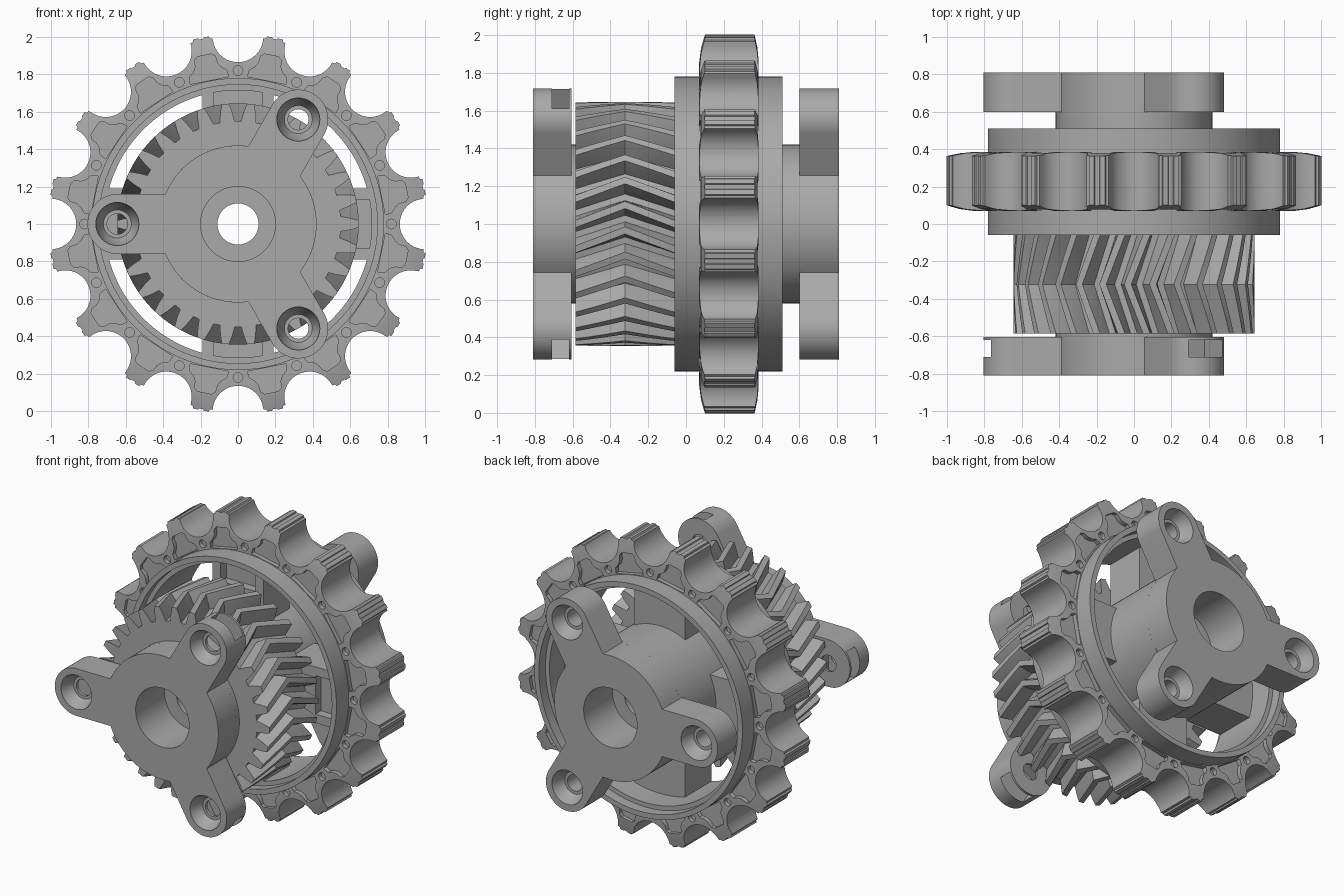
import bpy, bmesh
from math import sin, cos, radians, asin, degrees

cube = bpy.data.objects.get("Cube")
if cube:
    bpy.data.objects.remove(cube, do_unlink=True)

metal = bpy.data.materials.new("plain_grey")
metal.use_nodes = True
GREY = (0.4, 0.4, 0.4, 1)
metal.diffuse_color = GREY
metal.node_tree.nodes["Principled BSDF"].inputs["Base Color"].default_value = GREY


def polar(deg, r):
    return (r * cos(radians(deg)), r * sin(radians(deg)))


def turn(pts, deg):
    c, s = cos(radians(deg)), sin(radians(deg))
    return [(x * c - z * s, x * s + z * c) for x, z in pts]


def circle(r, centre=(0, 0), n=72):
    return [(centre[0] + x, centre[1] + z) for x, z in (polar(360 * i / n, r) for i in range(n))]


def block(r0, r1, half):
    return [(r0, -half), (r1, -half), (r1, half), (r0, half)]


def add_loft(bm, sections, closed=False):
    """Skin (outline, y) sections along the axle; closed joins last to first."""
    rings = [[bm.verts.new((x, y, z + 1)) for x, z in pts] for pts, y in sections]
    pairs = list(zip(rings, rings[1:]))
    if closed:
        pairs.append((rings[-1], rings[0]))
    for a, b in pairs:
        for i in range(len(a)):
            j = (i + 1) % len(a)
            bm.faces.new((a[i], a[j], b[j], b[i]))
    if not closed:
        bm.faces.new(rings[0])
        bm.faces.new(rings[-1])


def make(name, *lofts, closed=False):
    bm = bmesh.new()
    for sections in lofts:
        add_loft(bm, sections, closed)
    bmesh.ops.recalc_face_normals(bm, faces=bm.faces)
    mesh = bpy.data.meshes.new(name)
    bm.to_mesh(mesh)
    bm.free()
    mesh.materials.append(metal)
    ob = bpy.data.objects.new(name, mesh)
    bpy.context.collection.objects.link(ob)
    return ob


def lathe(name, profile, n=96):
    return make(name, [(circle(r, n=n), y) for r, y in profile], closed=True)


def prism(pts, y0, y1):
    return [(pts, y0), (pts, y1)]


def boolean(ob, cutter, operation="DIFFERENCE"):
    mod = ob.modifiers.new("cut", "BOOLEAN")
    mod.operation, mod.solver, mod.object = operation, "EXACT", cutter
    graph = bpy.context.evaluated_depsgraph_get()
    mesh = bpy.data.meshes.new_from_object(ob.evaluated_get(graph))
    ob.modifiers.clear()
    ob.data = mesh
    bpy.data.objects.remove(cutter, do_unlink=True)


def finish(ob, angle=30):
    bpy.ops.object.select_all(action="DESELECT")
    ob.select_set(True)
    bpy.context.view_layer.objects.active = ob
    bpy.ops.object.shade_smooth_by_angle(angle=radians(angle))


# Central hub with stepped bore
hub = lathe("hub", [(0.42, -0.62), (0.42, 0.62), (0.2, 0.62), (0.2, 0.5),
                    (0.11, 0.5), (0.11, -0.5), (0.2, -0.5), (0.2, -0.62)])
finish(hub)

# Three-armed end flanges
ARMS = (60, 180, 300)
BODY, BOSS, REACH = 0.42, 0.16, 0.645
edge = degrees(asin(BOSS / BODY))
outline = []
for arm in ARMS:
    tip = [(REACH + x, z) for x, z in (polar(a, BOSS) for a in range(-90, 91, 6))]
    outline += turn(tip, arm)
    outline += [polar(arm + edge + (120 - 2 * edge) * i / 16, BODY) for i in range(17)]

for name, outer, inner in (("front_flange", -0.81, -0.605), ("back_flange", 0.81, 0.6)):
    s = 1 if inner > outer else -1
    flange = make(name, prism(outline, outer, inner))
    steps = [(0.115, -0.01), (0.115, 0.01), (0.075, 0.08), (0.055, 0.08), (0.055, 0.3)]
    holes = [[(circle(r, polar(arm, REACH), 40), outer + s * d) for r, d in steps] for arm in ARMS]
    bore = prism(circle(0.2, n=96), outer - 0.1, inner + 0.1) if s > 0 else \
        prism(circle(0.2, n=96), outer + 0.1, inner - 0.1)
    boolean(flange, make("hole_cutter", bore, *holes))
    if s > 0:
        # Nut slots open at the arm tips
        slots = [prism(turn(block(0.57, 0.9, 0.105), arm), -0.71, -0.62) for arm in ARMS]
        boolean(flange, make("slot_cutter", *slots))
    finish(flange)

# Herringbone gear
TEETH = 30
tooth = [(-4.2, 0.55), (-3.0, 0.6), (-1.7, 0.645), (1.7, 0.645), (3.0, 0.6), (4.2, 0.55)]
gear_outline = [polar(360 * k / TEETH + a, r) for k in range(TEETH) for a, r in tooth]
sections = []
for i in range(9):
    t = i / 8
    twist = 9 * (1 - abs(2 * t - 1))
    sections.append((turn(gear_outline, twist), -0.585 + 0.525 * t))
gear = make("herringbone_gear", sections)
boolean(gear, make("gear_bore", prism(circle(0.3), -0.7, 0.1)))
finish(gear, 20)

# Carrier ring with inner lips
ring = lathe("carrier_ring", [(0.78, -0.06), (0.78, 0.51), (0.745, 0.51), (0.745, 0.44),
                              (0.715, 0.44), (0.715, 0.0), (0.745, 0.0), (0.745, -0.06)], 128)
finish(ring)

# Four spokes with shallow pockets
QUARTERS = (0, 90, 180, 270)
for k, a in enumerate(QUARTERS):
    spoke = make(f"spoke_{k + 1}", prism(turn(block(0.36, 0.735, 0.19), a), 0.0, 0.28))
    boolean(spoke, make("pocket_cutter", prism(turn(block(0.58, 0.71, 0.13), a), -0.1, 0.06)))

# Sprocket rim: scooped valleys and stepped tooth tips
COUNT, VALLEY = 16, 0.135
PITCH = 360 / COUNT
tip = [(-3.4, 1.0), (-2.6, 1.003), (-2.4, 1.015), (-0.9, 1.015), (-0.7, 1.008),
       (0.7, 1.008), (0.9, 1.015), (2.4, 1.015), (2.6, 1.003), (3.4, 1.0)]
rim = []
for k in range(COUNT):
    scoop = [(1.0 + x, z) for x, z in (polar(a, VALLEY) for a in range(266, 93, -8))]
    rim += turn(scoop, PITCH * k)
    rim += [polar(PITCH * (k + 0.5) + a, r) for a, r in tip]
sprocket = make("sprocket", prism(rim, 0.0, 0.5))
lens = [(0.75, 0.07), (0.86, 0.07), (0.94, 0.08), (1.03, 0.105),
        (1.03, 0.36), (0.94, 0.378), (0.86, 0.385), (0.75, 0.385)]
boolean(sprocket, lathe("lens_cutter", lens, 128), "INTERSECT")

# Bell-shaped tooth recesses and small blind holes on both sides
half_bell = [(7.6, 0.79), (7.0, 0.825), (5.0, 0.845), (3.9, 0.87), (3.6, 0.905), (2.4, 0.92)]
bell = half_bell + [(-a, r) for a, r in reversed(half_bell)]
cuts = []
for k in range(COUNT):
    pocket = [polar(PITCH * (k + 0.5) + a, r) for a, r in bell]
    dot = circle(0.026, polar(PITCH * k, 0.82), 16)
    for y0, y1 in ((0.0, 0.1), (0.355, 0.45)):
        cuts += [prism(pocket, y0, y1), prism(dot, y0, y1)]
boolean(sprocket, make("recess_cutter", *cuts))
finish(sprocket)
